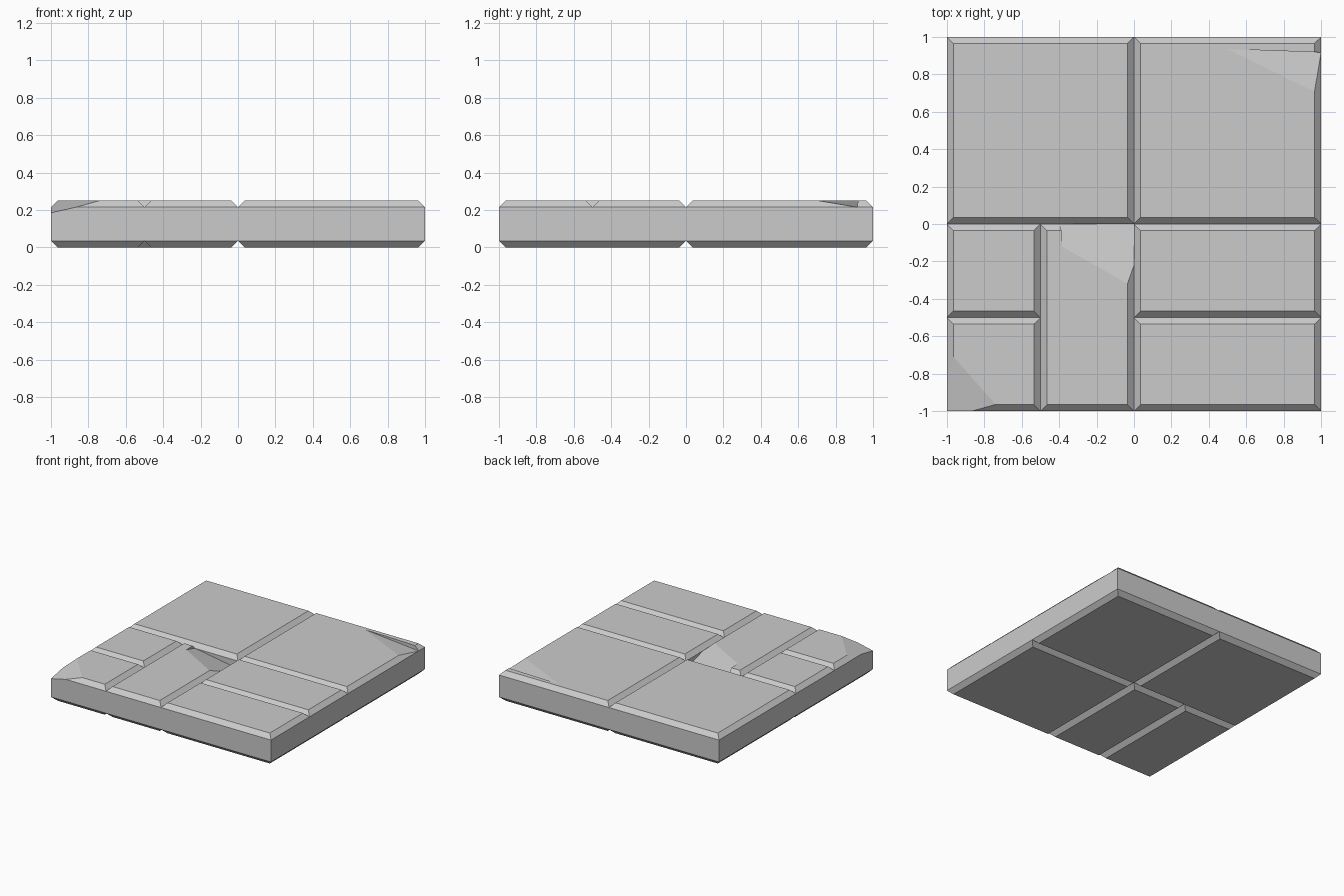
import bpy, bmesh
from mathutils import Vector

if "Cube" in bpy.data.objects:
    bpy.data.objects.remove(bpy.data.objects["Cube"])

H, B = 0.25, 0.035   # slab thickness, edge bevel


def stone(name, x0, y0, x1, y1, joined=""):
    """Block with bevelled top and bottom rims; the underside rim stays square on joined sides."""
    def ring(z, l, f, r, b):
        return [bm.verts.new(p) for p in ((x0 + l, y0 + f, z), (x1 - r, y0 + f, z),
                                          (x1 - r, y1 - b, z), (x0 + l, y1 - b, z))]
    bm = bmesh.new()
    f = 0 if "front" in joined else B
    b = 0 if "back" in joined else B
    rings = [ring(0, B, f, B, b), ring(B, 0, 0, 0, 0),
             ring(H - B, 0, 0, 0, 0), ring(H, B, B, B, B)]
    bm.faces.new(rings[0][::-1])
    bm.faces.new(rings[-1])
    for lo, hi in zip(rings, rings[1:]):
        for i in range(4):
            j = (i + 1) % 4
            bm.faces.new((lo[i], lo[j], hi[j], hi[i]))
    return to_object(name, bm)


def to_object(name, bm):
    me = bpy.data.meshes.new(name)
    bmesh.ops.recalc_face_normals(bm, faces=bm.faces)
    bm.to_mesh(me)
    bm.free()
    ob = bpy.data.objects.new(name, me)
    bpy.context.collection.objects.link(ob)
    return ob


def chip(ob, plane, outline):
    """Break off everything above a sloping plane inside the outline."""
    a, b, c = (Vector(p) for p in plane)
    n = (b - a).cross(c - a)
    bm = bmesh.new()
    low = [bm.verts.new((x, y, a.z - (n.x * (x - a.x) + n.y * (y - a.y)) / n.z))
           for x, y in outline]
    face = bm.faces.new(low)
    top = bmesh.ops.extrude_face_region(bm, geom=[face])["geom"]
    for v in top:
        if isinstance(v, bmesh.types.BMVert):
            v.co.z += 0.4
    cutter = to_object("chip_cutter", bm)
    cutter.hide_render = True
    mod = ob.modifiers.new("chip", 'BOOLEAN')
    mod.operation, mod.solver, mod.object = 'DIFFERENCE', 'EXACT', cutter
    bpy.context.view_layer.objects.active = ob
    bpy.ops.object.modifier_apply(modifier=mod.name)
    bpy.data.objects.remove(cutter)


# Paving stones
stone("large_stone_left", -1, 0, 0, 1)
large_right = stone("large_stone_right", 0, 0, 1, 1)
stone("small_stone_back", -1, -0.5, -0.5, 0, "front")
small_front = stone("small_stone_front", -1, -1, -0.5, -0.5, "back")
tall = stone("tall_stone", -0.5, -1, 0, 0)
stone("wide_stone_back", 0, -0.5, 1, 0, "front")
stone("wide_stone_front", 0, -1, 1, -0.5, "back")

# Broken corners
chip(small_front,
     [(-0.74, -0.965, H), (-0.965, -0.71, H), (-1, -1, 0.185)],
     [(-1.1, -1.1), (-0.621, -1.1), (-1.1, -0.557)])
chip(tall,
     [(-0.385, -0.12, H), (-0.035, -0.32, H), (0, -0.22, H - B)],
     [(-0.385, -0.12), (0.1, -0.397), (0.1, 0.1), (-0.395, 0.1)])
chip(large_right,
     [(0.5, 0.935, H), (0.96, 0.71, H), (1, 0.915, H - B)],
     [(0.5, 0.935), (1.1, 0.6415), (1.1, 0.914)])
